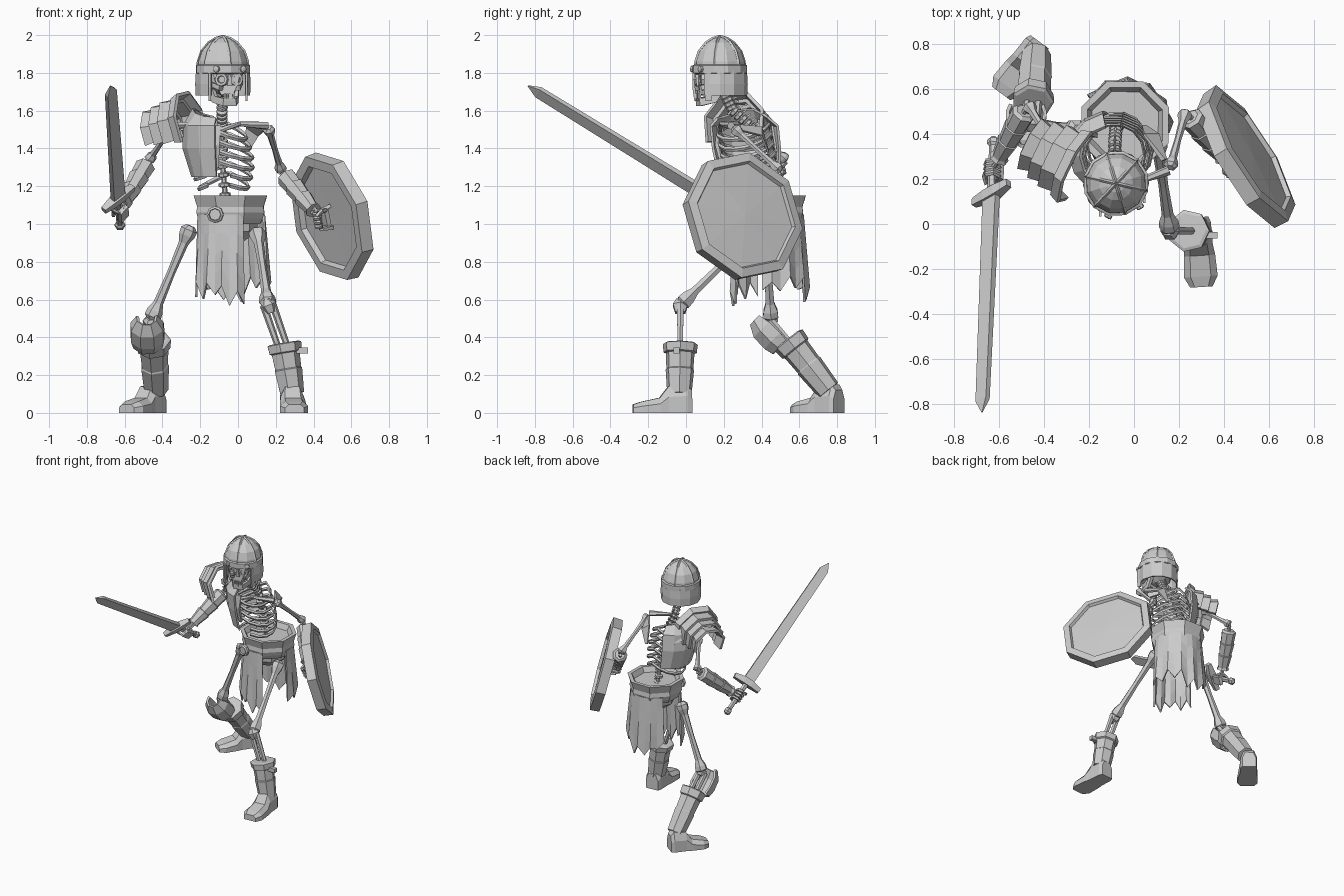
import bpy, bmesh, random
from math import sin, cos, pi, radians
from mathutils import Matrix, Vector as V

random.seed(4)
if "Cube" in bpy.data.objects:
    bpy.data.objects.remove(bpy.data.objects["Cube"])

grey = bpy.data.materials.new("plain grey")
grey.use_nodes = True
grey.diffuse_color = (.6, .6, .6, 1)
grey.node_tree.nodes["Principled BSDF"].inputs["Base Color"].default_value = grey.diffuse_color


def skin(name, rings, wrap=True, thick=0):
    """Bridge rings of points into a capped solid, or an open sheet with thickness."""
    bm = bmesh.new()
    rows = [[bm.verts.new(p) for p in ring] for ring in rings]
    count = len(rows[0])
    for a, b in zip(rows, rows[1:]):
        for i in range(count if wrap else count - 1):
            j = (i + 1) % count
            bm.faces.new((a[i], a[j], b[j], b[i]))
    if wrap and not thick:
        bm.faces.new(rows[0])
        bm.faces.new(rows[-1])
    bmesh.ops.recalc_face_normals(bm, faces=bm.faces)
    mesh = bpy.data.meshes.new(name)
    bm.to_mesh(mesh)
    bm.free()
    mesh.materials.append(grey)
    obj = bpy.data.objects.new(name, mesh)
    bpy.context.collection.objects.link(obj)
    if thick:
        shell = obj.modifiers.new("thickness", "SOLIDIFY")
        shell.thickness, shell.offset = thick, 0


def frame(origin, axis, hint):
    """Matrix whose z follows axis and whose x leans toward hint."""
    z = V(axis).normalized()
    x = V(hint) - z * V(hint).dot(z)
    x.normalize()
    return Matrix.Translation(origin) @ Matrix((x, z.cross(x), z)).transposed().to_4x4()


def lathe(name, matrix, profile, sides=8, start=0, stop=360, thick=0):
    full = stop - start == 360
    steps = sides if full else sides + 1
    angles = [radians(start + (stop - start) * i / sides) for i in range(steps)]
    rings = [[matrix @ V((r * cos(a), r * sin(a), h)) for a in angles] for r, h in profile]
    skin(name, rings, full, thick)


def tube(name, points, sizes, sides=6, hint=(1, 0, 0), phase=0):
    """Loft along a path; each size is a radius or a (width, depth) pair."""
    points = [V(p) for p in points]
    rings = []
    for i, p in enumerate(points):
        ahead = points[min(i + 1, len(points) - 1)] - points[max(i - 1, 0)]
        m = frame(p, ahead, hint)
        w, d = sizes[i] if isinstance(sizes[i], tuple) else (sizes[i], sizes[i])
        turn = [phase + 2 * pi * k / sides for k in range(sides)]
        rings.append([m @ V((w * cos(t), d * sin(t), 0)) for t in turn])
    skin(name, rings)


def bar(name, points, sizes, hint=(1, 0, 0)):
    """Rectangular loft given full widths and depths."""
    tube(name, points, [(w * .707, d * .707) for w, d in sizes], 4, hint, pi / 4)


def bone(name, a, b, r):
    a, b = V(a), V(b)
    stops = (0, .04, .1, .18, .5, .82, .9, .96, 1)
    swell = (1, 1.9, 1.8, 1.1, .9, 1.1, 1.8, 1.9, 1)
    tube(name, [a.lerp(b, t) for t in stops], [r * s for s in swell])


def along(points, t):
    t *= len(points) - 1
    i = min(int(t), len(points) - 2)
    return V(points[i]).lerp(V(points[i + 1]), t - i)


# Helmet with ribbed dome, brow band and neck guard
head = Matrix.Translation((-.08, .18, 0)) @ Matrix.Rotation(radians(17), 4, "Z")
dome = [(.137, 1.82), (.134, 1.86), (.115, 1.915), (.076, 1.96), (.04, 1.982), (.002, 1.993)]
lathe("helmet_dome", head, dome, 12)
lathe("helmet_band", head, [(.138, 1.795), (.147, 1.8), (.147, 1.84), (.138, 1.845)], 12)
lathe("helmet_neck_guard", head, [(.138, 1.81), (.142, 1.74), (.139, 1.68)], 9, 313, 587, .01)
for k in range(6):
    a = radians(30 + 60 * k)
    path = [head @ V((r * cos(a), r * sin(a), h)) for r, h in dome]
    tube("helmet_rib", path, [.008] * len(path), 4, (0, 0, 1))
for s in (-1, 1):
    bar("cheek_guard", [head @ V((s * .102, -.095, z)) for z in (1.8, 1.72, 1.65)],
        [(.012, .05), (.012, .05), (.012, .03)])
    lathe("helmet_stud", frame(head @ V((s * .07, -.123, 1.82)), (s * .6, -1, 0), (0, 0, 1)),
          [(.018, 0), (.018, .014), (.008, .018)])

# Skull
lathe("cranium", head, [(.04, 1.69), (.09, 1.72), (.11, 1.79), (.1, 1.86)], 10)
bar("face", [head @ V((0, y, z)) for y, z in ((-.07, 1.81), (-.07, 1.74), (-.08, 1.68))],
    [(.15, .08), (.12, .08), (.065, .07)])
bar("nose", [head @ V((0, -.12, 1.79)), head @ V((0, -.125, 1.73))], [(.015, .03), (.028, .01)])
for s in (-1, 1):
    lathe("eye_socket", frame(head @ V((s * .04, -.11, 1.765)), (s * .3, -1, 0), (0, 0, 1)),
          [(.02, 0), (.022, .012), (.033, .012), (.037, 0)], 8, thick=.004)
    bar("cheekbone", [head @ V((s * .09, -.03, 1.75)), head @ V((s * .045, -.115, 1.72))],
        [(.02, .025), (.025, .03)], (0, 0, 1))
jaw = [(-.075, -.01, 1.73), (-.06, -.05, 1.66), (-.03, -.115, 1.645),
       (.03, -.115, 1.645), (.06, -.05, 1.66), (.075, -.01, 1.73)]
bar("jaw", [head @ V(p) for p in jaw], [(.04, .02)] * 6, (0, 0, 1))
for k in range(5):
    x = .012 * (k - 2)
    bar("tooth", [head @ V((x, -.118, z)) for z in (1.65, 1.69)], [(.009, .012)] * 2)

# Spine
spine = [(-.06, .45, 1.05), (-.08, .43, 1.3), (-.085, .36, 1.5), (-.085, .25, 1.6), (-.08, .2, 1.7)]
tube("spine_core", spine, [.014] * 5)
for k in range(20):
    p = along(spine, k / 19)
    m = frame(p, along(spine, min(k / 19 + .01, 1)) - along(spine, k / 19 - .01), (1, 0, 0))
    lathe("vertebra", m, [(.02, -.012), (.03, -.008), (.03, .008), (.02, .012)])
    bar("vertebra_spur", [p, m @ V((0, .05, -.01))], [(.014, .016), (.008, .008)])

# Rib cage, facing slightly to its right; the lower ribs float
chest = Matrix.Translation((-.085, .31, 0)) @ Matrix.Rotation(radians(-12), 4, "Z")
for i in range(6):
    z = 1.53 - .052 * i
    wide = .11 + .055 * sin(pi * (i + 1) / 7)
    for s in (-1, 1):
        arc = [pi * k / 7 for k in range(8 if i < 4 else 7)]
        path = [chest @ V((s * wide * sin(a), .14 * cos(a) + (1.5 - z) * .2,
                           z - .06 * sin(a) - .02 * (1 - cos(a)))) for a in arc]
        tube("rib", path, [(.013, .007)] * len(path), 4, (0, 0, 1))
bar("sternum", [chest @ V((0, y, z)) for y, z in ((-.14, 1.52), (-.15, 1.42), (-.12, 1.3))],
    [(.05, .02), (.035, .02), (.02, .015)])
for s in (-1, 1):
    path = [chest @ V((s * x, y, z)) for x, y, z in
            ((.02, -.13, 1.5), (.12, -.1, 1.53), (.25, -.02, 1.52))]
    tube("collarbone", path, [.015, .013, .022])
    bar("shoulder_blade", [chest @ V((s * x, y, z)) for x, y, z in
        ((.22, .02, 1.51), (.14, .12, 1.49), (.1, .15, 1.38))], [(.02, .03), (.012, .08), (.01, .02)], (0, 1, 0))

# Half breastplate over the right side, front and back
plate = [[chest @ V((-w * sin(a), -.18 * cos(a) * f + (1.5 - z) * .1, z - drop * abs(cos(a))))
          for a in [pi * k / 7 for k in range(7)]]
         for w, f, z, drop in ((.15, .75, 1.62, .06), (.2, 1, 1.52, 0), (.205, 1, 1.4, 0), (.16, .9, 1.25, 0))]
skin("breastplate", plate, False, .014)

# Layered shoulder guard arching over the right shoulder
guard = frame((-.275, .265, 1.525), (-.83, .42, -.2), (0, -1, 0))
for name, low, high, r1, r2 in (("flange", -.03, .015, .178, .16), ("lame", .01, .09, .14, .15),
                                ("lame", .08, .15, .125, .137), ("lame", .14, .21, .1, .122)):
    lathe("shoulder_" + name, guard, [(r1, low), (r2, high)], 5, -28, 208, .02)


# Arms, bracers and hands
def fist(p, axis, out):
    m = frame(p, axis, out)
    bar("palm", [m @ V((-.03, 0, z)) for z in (-.045, .045)], [(.025, .06)] * 2, out)
    for k in range(4):
        arc = [pi + pi * q / 3 for q in range(5)]
        path = [m @ V((.033 * cos(a), .033 * sin(a), .023 * (k - 1.5))) for a in arc]
        tube("finger", path, [.011] * 5, 5, axis)
    tube("thumb", [m @ V(q) for q in ((-.03, .02, .04), (0, .04, .05), (.03, .02, .03))], [.012] * 3, 5)


def arm(side, shoulder, elbow, hand):
    bone(side + "_upper_arm", shoulder, elbow, .017)
    e, h = V(elbow), V(hand)
    for off in (-.014, .014):
        tube(side + "_forearm", [e + V((0, 0, off)), h + V((0, 0, off))], [.012, .012])
    stops = (.1, .13, .33, .34, .55, .56, .78, .82)
    radii = (.038, .055, .05, .056, .046, .052, .038, .046)
    tube(side + "_bracer", [e.lerp(h, t) for t in stops], radii, 7)


blade_dir, guard_dir = V((-.035, -.83, .51)).normalized(), V((.7, .4, .55))
grip = V((-.63, .24, 1.07))
shield_out = V((.83, .5, .25)).normalized()
hold = V((.51, .3, 1.05)) - shield_out * .09
arm("right", (-.36, .35, 1.5), (-.47, .53, 1.34), grip)
arm("left", (.16, .25, 1.51), (.23, .5, 1.28), hold)
fist(grip, blade_dir, (-.7, .3, .5))
fist(hold, (-.2, -.3, 1), -shield_out)

# Sword
bar("sword_blade", [grip + blade_dir * d for d in (.12, 1.2, 1.265)], [(.08, .03), (.065, .024), (.004, .004)], guard_dir)
bar("sword_guard", [grip + blade_dir * (.13 - abs(s) * .01) + guard_dir * s * .11 for s in (-1, -.3, .3, 1)],
    [(.035, .03), (.05, .05), (.05, .05), (.035, .03)], blade_dir)
tube("sword_grip", [grip + blade_dir * d for d in (-.13, .12)], [.018, .02])
tube("sword_pommel", [grip + blade_dir * d for d in (-.17, -.155, -.135, -.12)], [.015, .028, .028, .015])

# Octagonal shield with raised rim
disc = frame((.5, .3, 1.04), shield_out, (0, 0, 1)) @ Matrix.Rotation(radians(10), 4, "Z")
lathe("shield", disc @ Matrix.Rotation(pi / 8, 4, "Z"),
      [(.002, -.005), (.28, -.01), (.29, -.04), (.345, -.04), (.35, .03), (.3, .04), (.29, .02), (.002, .03)])
bar("shield_handle", [disc @ V((x, 0, z)) for x, z in ((-.06, -.01), (-.05, -.08), (.05, -.08), (.06, -.01))],
    [(.025, .02)] * 4, (0, 1, 0))

# Belt, pelvis and ragged cloth
hips = Matrix.Translation((-.04, .44, 0))
lathe("belt", hips, [(.17, 1.0), (.185, 1.03), (.195, 1.06), (.19, 1.09), (.21, 1.15), (.18, 1.15), (.16, 1.11)],
      8, 22, 382)
lathe("pelvis", hips, [(.06, .9), (.14, .96), (.15, 1.05)], 8)
lathe("buckle", frame((-.12, .255, 1.05), (-.1, -1, 0), (0, 0, 1)),
      [(.045, 0), (.045, .02), (.033, .028), (.03, .018)], 8)


def cloth(name, start, stop, columns, shortest, longest, flare):
    rows = [[] for _ in range(5)]
    for i in range(columns + 1):
        a = radians(start + (stop - start) * i / columns)
        length = random.uniform(shortest, longest) - (.07 if i % 2 else 0)
        for k, row in enumerate(rows):
            t = k / 4
            r = .178 + flare * t + (.008 if i % 2 else -.008) * t
            row.append(hips @ V((r * cos(a), r * sin(a), 1.05 - length * t)))
    skin(name, rows, False, .012)


cloth("front_cloth", 198, 292, 8, .42, .49, .02)
cloth("back_cloth", -10, 142, 11, .38, .47, .025)


# Legs, boots and feet
def leg(side, hip, knee, cuff, ankle, heel, toe):
    bone(side + "_thigh", hip, knee, .024)
    knee, cuff, ankle, heel, toe = map(V, (knee, cuff, ankle, heel, toe))
    for off in (-.025, .025):
        tube(side + "_shin", [knee + V((off, 0, 0)), cuff.lerp(ankle, .2) + V((off, 0, 0))], [.02, .016])
    tube(side + "_knee", [knee.lerp(cuff, t) for t in (-.15, 0, .2)], [.025, .045, .03])
    stops = (0, .02, .18, .2, .5, .52, 1)
    radii = (.08, .095, .09, .078, .073, .077, .066)
    tube(side + "_boot_shaft", [cuff.lerp(ankle, t) for t in stops], radii, 7)
    rings = []
    across = (toe - heel).cross(V((0, 0, 1))).normalized()
    for t, w, h in ((0, .1, .12), (.08, .12, .15), (.4, .125, .14), (.55, .14, .08), (.85, .15, .06), (1, .1, .045)):
        p = heel.lerp(toe, t)
        rings.append([p + across * w * x + V((0, 0, h * z)) for x, z in
                      ((-.5, 0), (.5, 0), (.5, .6), (.3, 1), (-.3, 1), (-.5, .6))])
    skin(side + "_foot", rings)


leg("left", (.1, .38, .97), (.16, -.03, .57), (.24, -.03, .37), (.285, -.035, .1), (.28, .03, 0), (.3, -.28, 0))
leg("right", (-.25, .42, .99), (-.46, .45, .49), (-.45, .54, .39), (-.435, .755, .12), (-.42, .81, 0), (-.59, .58, 0))
bar("left_boot_strap", [(x, -.05, .33) for x in (.26, .37)], [(.03, .03)] * 2, (0, 0, 1))

# Right knee guard
cap = frame((-.48, .45, .43), (.03, .68, -.68), (1, 0, 0))
lathe("knee_guard", cap, [(.05, -.1), (.085, -.04), (.088, .04), (.075, .09)], 5, -20, 200, .016)
